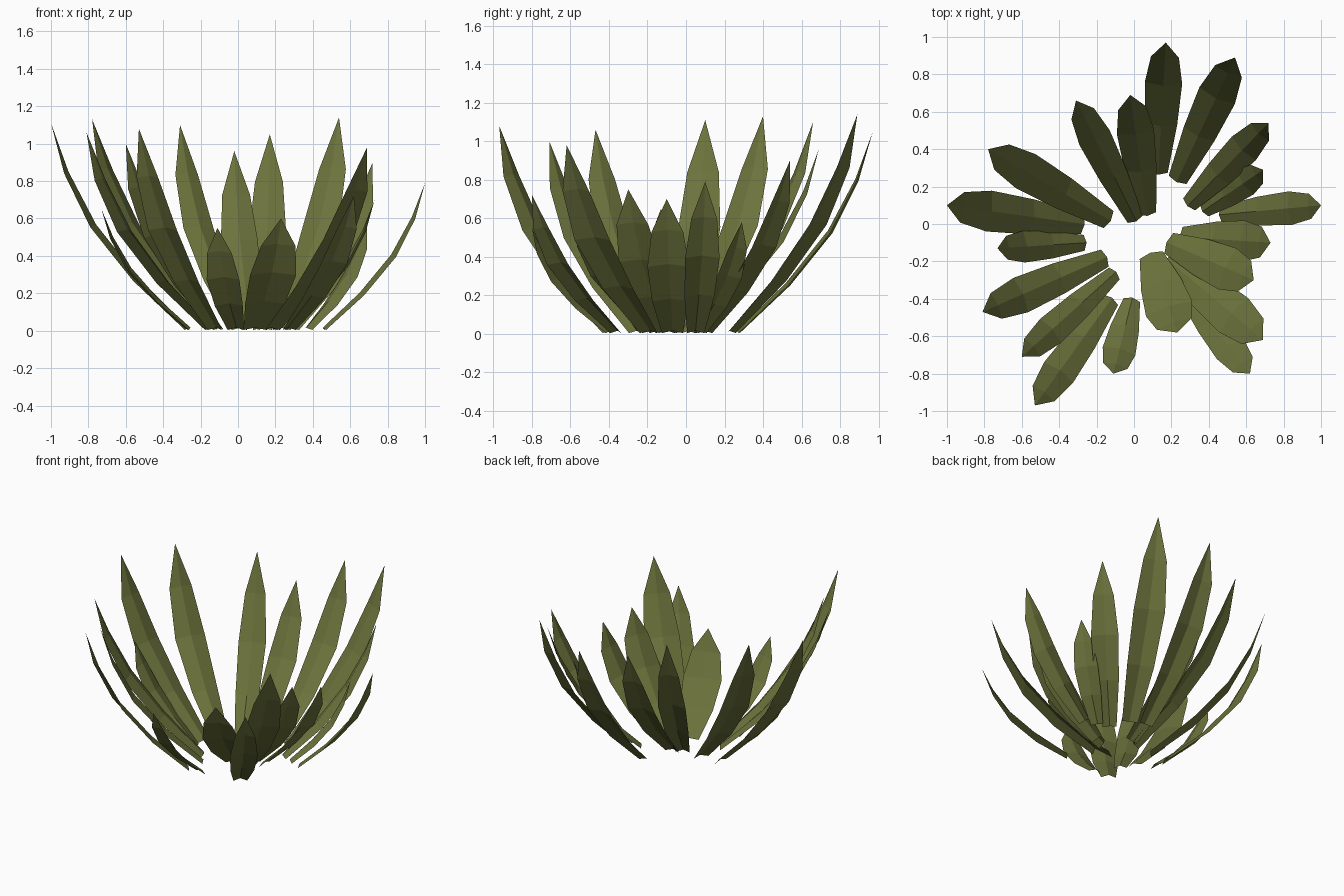
import bpy
import bmesh
from mathutils import Vector

mat = bpy.data.materials.new("olive_leaf")
mat.diffuse_color = (0.15, 0.17, 0.045, 1)

# Shared leaf shape: (outward fraction, height fraction, half-width fraction, fold depth)
STATIONS = [(0, 0, 0.50, 0.018), (0.37, 0.24, 0.86, 0.022),
            (0.68, 0.50, 1.0, 0.022), (0.88, 0.76, 0.75, 0.016)]


def leaf(name, bx, by, tx, ty, height, half):
    """One folded strap leaf curving up from its base to a pointed tip."""
    base, z0 = Vector((bx, by, 0)), 0.01
    run = Vector((tx - bx, ty - by, 0))
    out = run.normalized()
    side = Vector((-out.y, out.x, 0))
    normal = Vector((-out.x, -out.y, 0.9)).normalized()
    bm = bmesh.new()
    rows = []
    for f, h, w, fold in STATIONS:
        mid = base + run * f + Vector((0, 0, z0 + (height - z0) * h))
        rows.append([bm.verts.new(mid - side * half * w - normal * fold * 0.5),
                     bm.verts.new(mid + normal * fold * 0.5),
                     bm.verts.new(mid + side * half * w - normal * fold * 0.5)])
    tip = bm.verts.new((tx, ty, height))
    for a, b in zip(rows, rows[1:]):
        for i in (0, 1):
            bm.faces.new((a[i], b[i], b[i + 1], a[i + 1]))
    for i in (0, 1):
        bm.faces.new((rows[-1][i], tip, rows[-1][i + 1]))
    for f in bm.faces:
        f.normal_update()
        if f.normal.z < 0:
            f.normal_flip()
    mesh = bpy.data.meshes.new(name)
    bm.to_mesh(mesh)
    bm.free()
    mesh.materials.append(mat)
    bpy.context.collection.objects.link(bpy.data.objects.new(name, mesh))


# Leaves counter-clockwise from the right: base x, y, tip x, y, tip height, half width
LEAVES = [
    (0.46, 0.05, 1.00, 0.10, 0.79, 0.09), (0.37, 0.07, 0.69, 0.29, 0.58, 0.08),
    (0.29, 0.10, 0.72, 0.54, 0.90, 0.09), (0.23, 0.23, 0.54, 0.89, 1.14, 0.105),
    (0.13, 0.27, 0.17, 0.97, 1.05, 0.10), (0.07, 0.05, -0.02, 0.69, 0.96, 0.10),
    (0.01, 0.02, -0.31, 0.66, 1.10, 0.09), (-0.13, 0.02, -0.78, 0.40, 1.13, 0.105),
    (-0.27, 0.00, -1.00, 0.10, 1.11, 0.11), (-0.26, -0.10, -0.73, -0.13, 0.65, 0.085),
    (-0.15, -0.18, -0.81, -0.47, 1.06, 0.10), (-0.10, -0.26, -0.60, -0.71, 1.00, 0.085),
    (-0.12, -0.40, -0.53, -0.97, 1.08, 0.095), (-0.01, -0.40, -0.11, -0.80, 0.55, 0.09),
    (0.09, -0.16, 0.23, -0.58, 0.60, 0.13), (0.27, -0.36, 0.62, -0.80, 0.72, 0.09),
    (0.18, -0.19, 0.69, -0.62, 0.98, 0.12), (0.18, -0.10, 0.64, -0.30, 0.75, 0.12),
    (0.25, -0.07, 0.73, -0.10, 0.70, 0.11),
]
for n, data in enumerate(LEAVES, 1):
    leaf(f"leaf_{n:02d}", *data)
